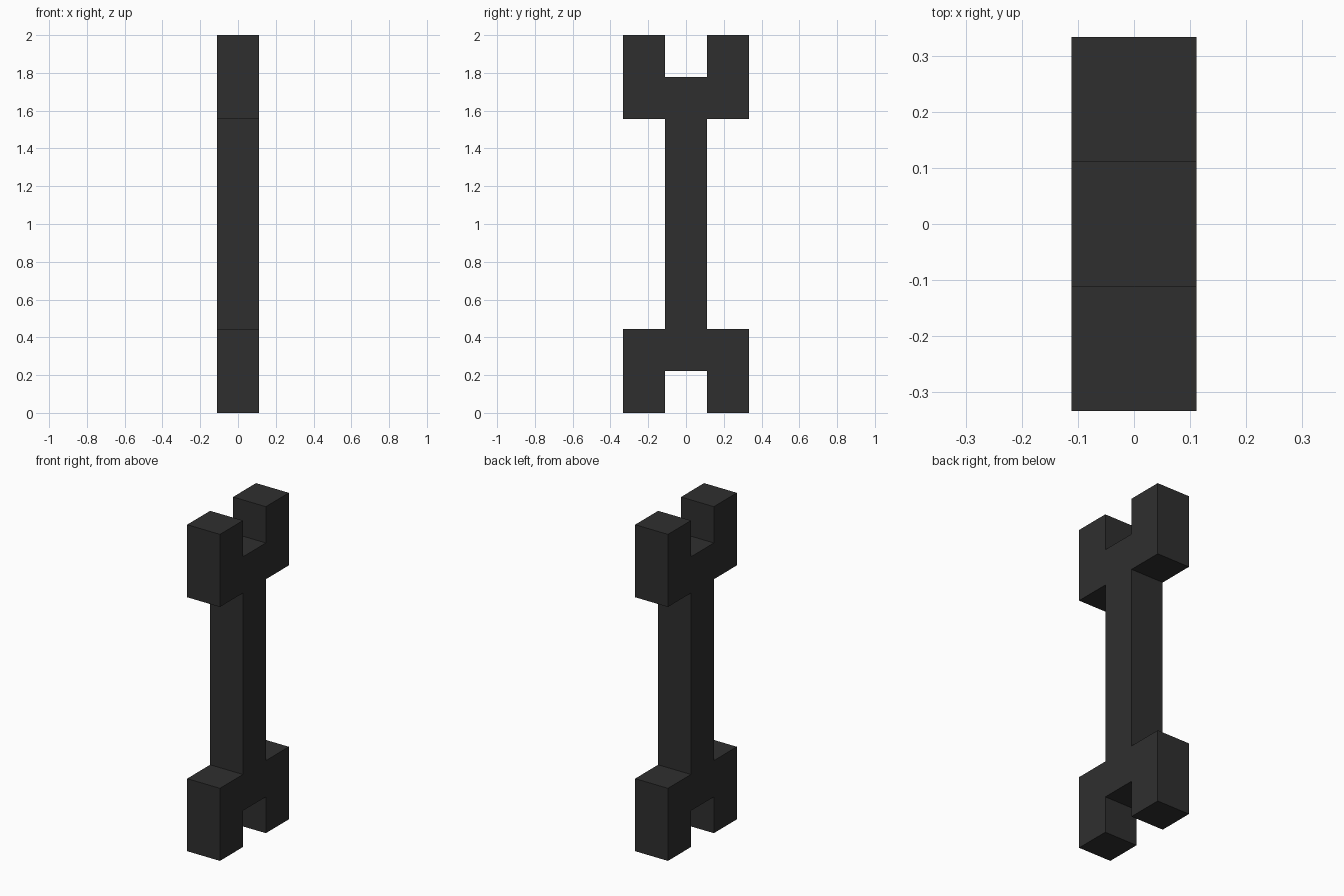
import bpy, bmesh

if "Cube" in bpy.data.objects:
    bpy.data.objects.remove(bpy.data.objects["Cube"])

U = 2 / 9  # one block unit

dark = bpy.data.materials.new("dark_grey")
dark.diffuse_color = (0.028, 0.028, 0.028, 1)
dark.use_nodes = True
dark.node_tree.nodes["Principled BSDF"].inputs["Base Color"].default_value = dark.diffuse_color

# Right half of the wrench outline (y, z) in block units, bottom to top
lower = [(0.5, 1), (0.5, 0), (1.5, 0), (1.5, 2), (0.5, 2)]
right = lower + [(y, 9 - z) for y, z in reversed(lower)]
outline = right + [(-y, z) for y, z in reversed(right)]

# Extrude the outline across x
bm = bmesh.new()
face = bm.faces.new([bm.verts.new((-U / 2, y * U, z * U)) for y, z in outline])
ext = bmesh.ops.extrude_face_region(bm, geom=[face], use_keep_orig=True)
moved = [g for g in ext["geom"] if isinstance(g, bmesh.types.BMVert)]
bmesh.ops.translate(bm, verts=moved, vec=(U, 0, 0))
bmesh.ops.recalc_face_normals(bm, faces=bm.faces[:])

mesh = bpy.data.meshes.new("double_ended_wrench")
bm.to_mesh(mesh)
bm.free()
mesh.materials.append(dark)
wrench = bpy.data.objects.new("double_ended_wrench", mesh)
bpy.context.collection.objects.link(wrench)
